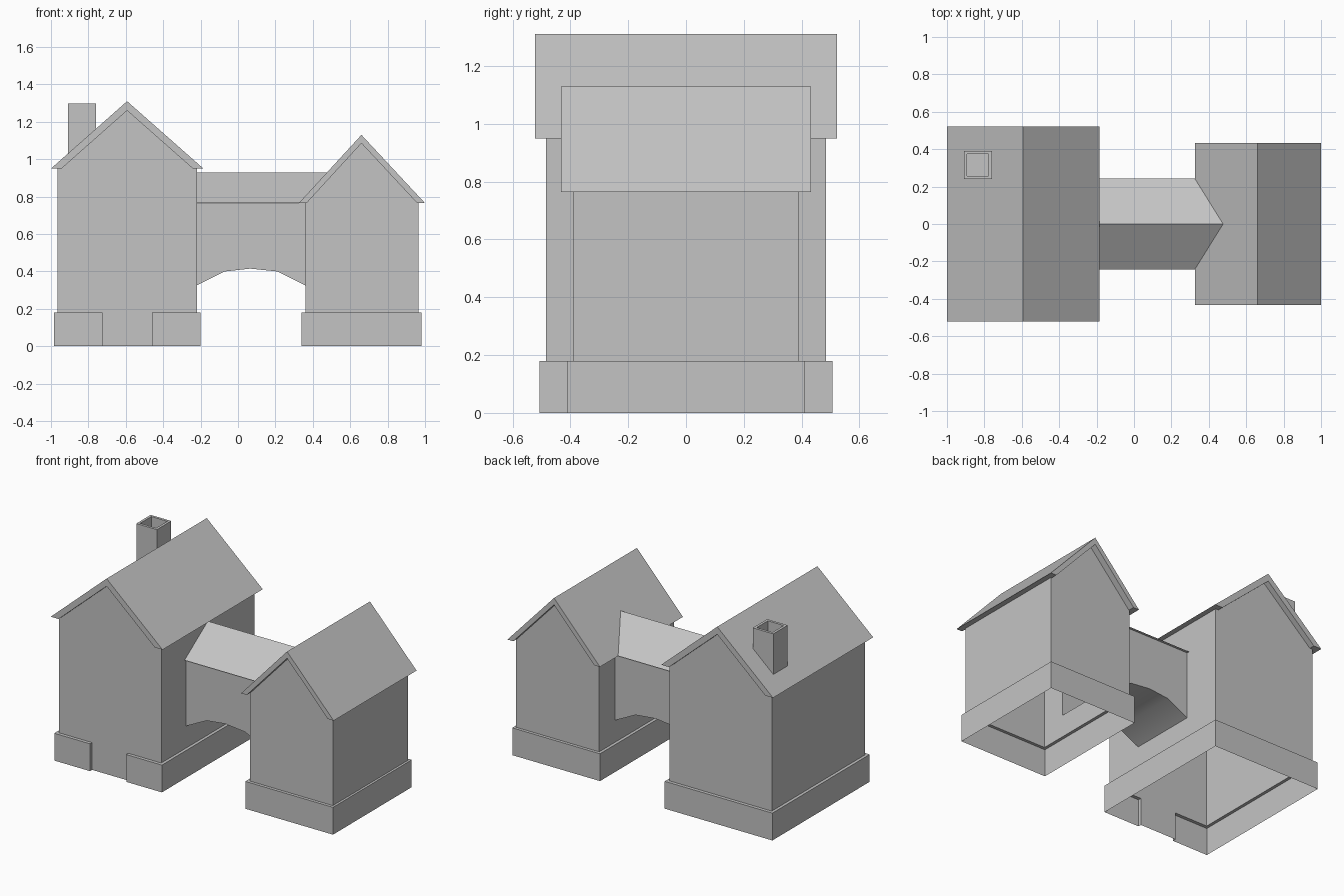
import bpy, bmesh

if "Cube" in bpy.data.objects:
    bpy.data.objects.remove(bpy.data.objects["Cube"])

stone = bpy.data.materials.new("plain grey")
stone.diffuse_color = (0.55, 0.55, 0.55, 1)
stone.use_nodes = True
stone.node_tree.nodes["Principled BSDF"].inputs["Base Color"].default_value = stone.diffuse_color

PLINTH_Z = 0.18
BRIDGE_Y, SPRING_Z, BRIDGE_EAVE = 0.225, 0.325, 0.765


def build(name, faces):
    """Make an object from a list of polygons, welding shared corners."""
    bm = bmesh.new()
    for pts in faces:
        pts = [p for i, p in enumerate(pts) if p not in pts[:i]]
        if len(pts) > 2:
            bm.faces.new([bm.verts.new(p) for p in pts])
    bmesh.ops.remove_doubles(bm, verts=bm.verts, dist=1e-5)
    bmesh.ops.recalc_face_normals(bm, faces=bm.faces)
    me = bpy.data.meshes.new(name)
    bm.to_mesh(me)
    bm.free()
    me.materials.append(stone)
    ob = bpy.data.objects.new(name, me)
    bpy.context.collection.objects.link(ob)
    return ob


def band(lower, upper):
    """Quads joining two closed loops of equal length."""
    n = len(lower)
    return [[lower[i], lower[(i + 1) % n], upper[(i + 1) % n], upper[i]]
            for i in range(n)]


def rect(x0, x1, y0, y1, z):
    return [(x0, y0, z), (x1, y0, z), (x1, y1, z), (x0, y1, z)]


def house(name, wall, plinth, eave, apex, apex_z, hole_side, hole_top, door=None):
    (x0, x1, wy), (px0, px1, py) = wall, plinth
    outer = [(px0, -py), (px1, -py), (px1, py), (px0, py)]
    inner = [(x0, -wy), (x1, -wy), (x1, wy), (x0, wy)]
    if door:  # the plinth is interrupted at the doorway
        a, b = door
        outer[1:1] = [(a, -py), (a, -wy), (b, -wy), (b, -py)]
        inner[1:1] = [(a, -wy), (a, -wy), (b, -wy), (b, -wy)]

    def lift(loop, z):
        return [(x, y, z) for x, y in loop]
    faces = band(lift(outer, 0), lift(outer, PLINTH_Z))
    faces += band(lift(outer, PLINTH_Z), lift(inner, PLINTH_Z))

    # gable walls
    for y in (-wy, wy):
        base = [p for p in lift(inner, PLINTH_Z) if p[1] == y]
        base.sort()
        faces.append(base + [(x1, y, eave), (apex, y, apex_z), (x0, y, eave)])
    # side walls, the inward one opening into the bridge
    for side, x in ((-1, x0), (1, x1)):
        edge = [(x, -wy, PLINTH_Z), (x, wy, PLINTH_Z), (x, wy, eave), (x, -wy, eave)]
        if side == hole_side:
            b = BRIDGE_Y
            faces += band(edge, [(x, -b, SPRING_Z), (x, b, SPRING_Z),
                                 (x, b, hole_top), (x, -b, hole_top)])
        else:
            faces.append(edge)
    return build(name, faces)


def gable_roof(name, x0, x1, y, eave, apex, top, under):
    """Closed chevron with flat-cut eaves."""
    k = (under - eave) / (top - eave)
    prof = [(x0, eave), (apex, top), (x1, eave), (apex + (x1 - apex) * k, eave),
            (apex, under), (apex - (apex - x0) * k, eave)]
    front, back = ([(px, s, pz) for px, pz in prof] for s in (-y, y))
    faces = band(front, back)
    for p in (front, back):
        faces += [[p[0], p[1], p[4], p[5]], [p[1], p[2], p[3], p[4]]]
    return build(name, faces)


# large house with doorway
house("large_house_walls", (-0.965, -0.22, 0.485), (-0.985, -0.2, 0.507),
      0.95, -0.593, 1.26, 1, BRIDGE_EAVE, (-0.725, -0.46))
gable_roof("large_house_roof", -1.0, -0.185, 0.522, 0.95, -0.593, 1.31, 1.26)

# small house
house("small_house_walls", (0.36, 0.965, 0.39), (0.34, 0.98, 0.41),
      0.765, 0.66, 1.085, -1, 0.76)
gable_roof("small_house_roof", 0.325, 1.0, 0.432, 0.765, 0.66, 1.13, 1.085)

# bridge: side walls, shallow arch, small eaves and pitched roof
arch = [(-0.22, SPRING_Z), (-0.07, 0.40), (0.065, 0.415), (0.21, 0.40), (0.36, SPRING_Z)]
e, oy, faces = BRIDGE_EAVE, 0.243, []
for s in (-1, 1):
    y = s * BRIDGE_Y
    faces.append([(x, y, z) for x, z in arch] + [(0.36, y, e), (-0.22, y, e)])
    faces.append([(-0.22, y, e), (0.36, y, e), (0.325, s * oy, e), (-0.22, s * oy, e)])
    faces.append([(-0.22, s * oy, e), (0.325, s * oy, e), (0.477, 0, 0.93), (-0.22, 0, 0.93)])
for (xa, za), (xb, zb) in zip(arch, arch[1:]):
    faces.append([(xa, -BRIDGE_Y, za), (xb, -BRIDGE_Y, zb), (xb, BRIDGE_Y, zb), (xa, BRIDGE_Y, za)])
bridge = build("bridge", faces)
bpy.context.view_layer.objects.active = bridge
bridge.select_set(True)
bpy.ops.object.shade_smooth_by_angle()

# chimney: open top with a sunken flue, foot cut along the roof slope
foot = [(-0.91, 0.24, 1.02), (-0.76, 0.24, 1.15), (-0.76, 0.39, 1.15), (-0.91, 0.39, 1.02)]
rim = rect(-0.91, -0.76, 0.24, 0.39, 1.297)
lip = rect(-0.893, -0.777, 0.257, 0.373, 1.297)
flue = rect(-0.893, -0.777, 0.257, 0.373, 1.19)
build("chimney", band(foot, rim) + band(rim, lip) + band(lip, flue) + [flue, foot])
